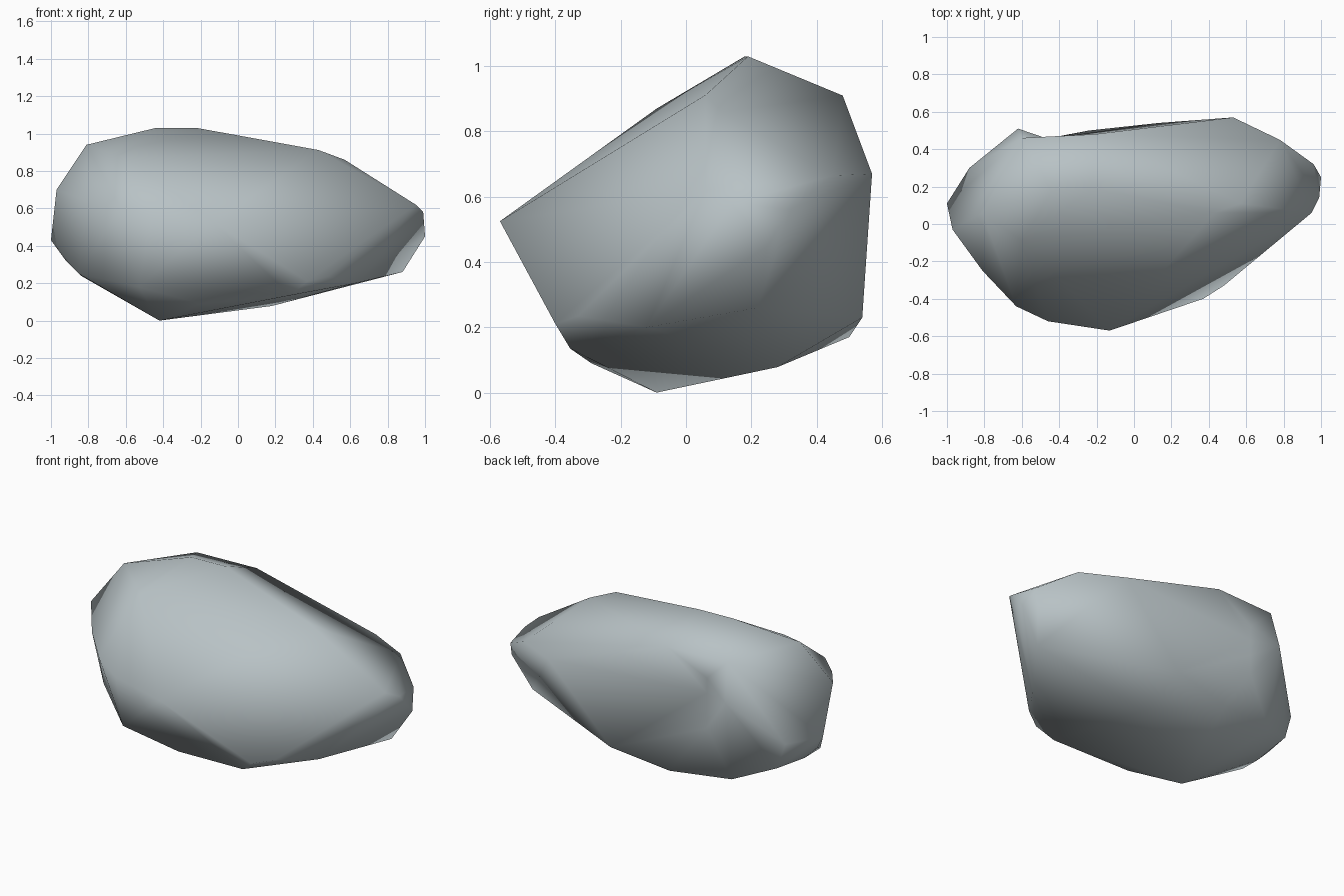
import bpy, bmesh
from mathutils import Vector

if "Cube" in bpy.data.objects:
    bpy.data.objects.remove(bpy.data.objects["Cube"])

# Stone colour
stone = bpy.data.materials.new("blue_grey_stone")
stone.diffuse_color = (0.48, 0.54, 0.56, 1)
stone.use_nodes = True
stone.node_tree.nodes["Principled BSDF"].inputs["Base Color"].default_value = stone.diffuse_color

# Corner points of the boulder
knob = Vector((-.62, .51, .69))
corners = [
    # left end
    (-1, .11, .43), (-.97, -.03, .70), (-.81, .06, .94), (-.81, -.25, .64),
    (-.85, -.08, .25), (-.84, .06, .24), (-.92, .05, .32), (-.88, .30, .425), (-.83, .31, .27),
    # top ridge
    (-.44, .18, 1.03), (-.22, .19, 1.03), (.43, .06, .912), (.57, .11, .86),
    (-.6, .46, .91), (-.21, .48, .91), (-.6, -.09, .87),
    # front
    (-.63, -.44, .605), (-.46, -.52, .56), (-.13, -.57, .525), (.48, -.33, .235),
    (.37, -.40, .21), (.28, -.355, .135), (-.20, -.29, .09), (-.53, -.35, .18),
    # right end
    (.95, .06, .62), (.99, .14, .58), (1, .25, .45), (.96, .32, .56),
    (.78, .45, .665), (.88, .22, .26), (.63, -.12, .2),
    # back
    (.53, .57, .67), (.13, .54, .23), (-.24, .50, .17), (-.61, .43, .19), knob,
    # underside
    (-.42, -.09, 0), (.18, .28, .078),
]
bm = bmesh.new()
for c in corners:
    bm.verts.new(c)
bmesh.ops.convex_hull(bm, input=bm.verts[:])
loose = [v for v in bm.verts if not v.link_faces]
bmesh.ops.delete(bm, geom=loose, context='VERTS')

# Shallow dent in the back face, beside the back left knob
edges = []
for e in bm.edges:
    a, b = sorted((v.co.copy() for v in e.verts), key=lambda c: (c - knob).length)
    if (a - knob).length < .001 and b.x > -.3 and b.y > .4:
        edges.append(e)
old = {v.co.to_tuple(4) for v in bm.verts}
if edges:
    bmesh.ops.subdivide_edges(bm, edges=edges, cuts=1)
for v in bm.verts:
    if v.co.to_tuple(4) not in old:
        reach = (v.co - knob) * (.16 / (v.co.x - knob.x))
        v.co = knob + reach
        v.co.y = .455
bmesh.ops.triangulate(bm, faces=bm.faces[:])
bmesh.ops.recalc_face_normals(bm, faces=bm.faces[:])

mesh = bpy.data.meshes.new("boulder")
bm.to_mesh(mesh)
bm.free()
mesh.materials.append(stone)
mesh.shade_smooth()
boulder = bpy.data.objects.new("boulder", mesh)
bpy.context.collection.objects.link(boulder)
